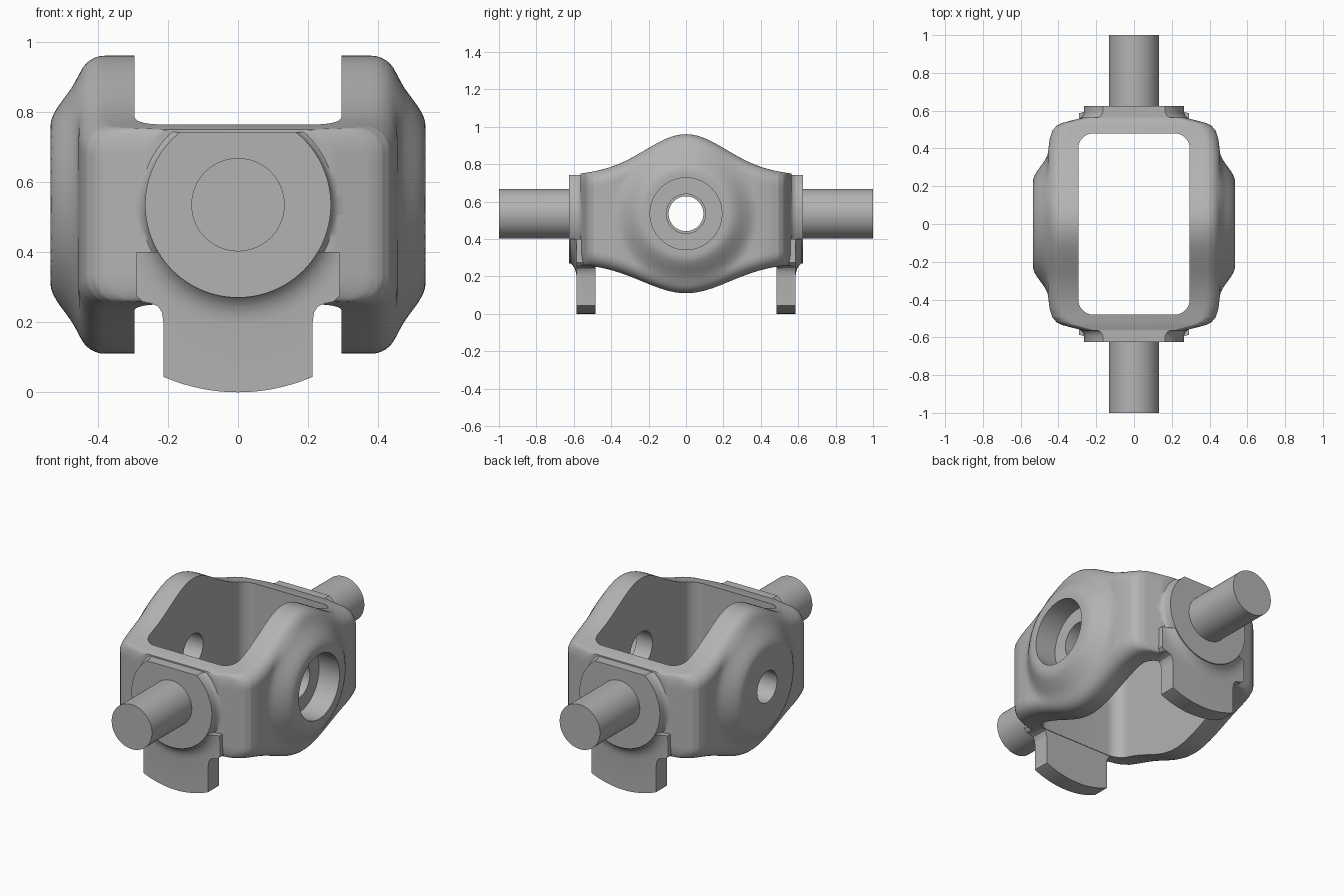
import bpy, bmesh, math
from mathutils import Vector

cube = bpy.data.objects.get("Cube")
if cube:
    bpy.data.objects.remove(cube)

ZC = 0.535  # height of both pivot axes
metal = bpy.data.materials.new("plain grey metal")
metal.use_nodes = True
metal.diffuse_color = (0.45, 0.45, 0.45, 1)
metal.node_tree.nodes["Principled BSDF"].inputs["Base Color"].default_value = (0.45, 0.45, 0.45, 1)


def finish(bm, name):
    bmesh.ops.recalc_face_normals(bm, faces=bm.faces)
    mesh = bpy.data.meshes.new(name)
    bm.to_mesh(mesh)
    bm.free()
    mesh.materials.append(metal)
    ob = bpy.data.objects.new(name, mesh)
    bpy.context.collection.objects.link(ob)
    return ob


def loft(rings, name):
    """Skin closed rings of equal size and cap both ends."""
    bm = bmesh.new()
    rows = [[bm.verts.new(p) for p in ring] for ring in rings]
    for a, b in zip(rows, rows[1:]):
        for i in range(len(a)):
            j = (i + 1) % len(a)
            bm.faces.new((a[i], a[j], b[j], b[i]))
    bm.faces.new(rows[0])
    bm.faces.new(rows[-1])
    return finish(bm, name)


def turned(profile, name, axis="Y", sign=1, n=96):
    """Revolve (radius, distance) points about a pivot axis."""
    rings = []
    for r, d in profile:
        ring = []
        for i in range(n):
            a = math.tau * i / n
            u, v = r * math.cos(a), ZC + r * math.sin(a)
            ring.append((u, sign * d, v) if axis == "Y" else (sign * d, u, v))
        rings.append(ring)
    return loft(rings, name)


def block(lo, hi, name, round_upright=0):
    bm = bmesh.new()
    bmesh.ops.create_cube(bm, size=1)
    lo, hi = Vector(lo), Vector(hi)
    for v in bm.verts:
        v.co = Vector([(lo[k] + hi[k]) / 2 + v.co[k] * (hi[k] - lo[k]) for k in range(3)])
    if round_upright:
        edges = [e for e in bm.edges if abs(e.verts[0].co.z - e.verts[1].co.z) > 0.1]
        bmesh.ops.bevel(bm, geom=edges, offset=round_upright, segments=10,
                        profile=0.5, affect="EDGES")
    return finish(bm, name)


def combine(target, tool, operation):
    mod = target.modifiers.new("cut", "BOOLEAN")
    mod.operation, mod.object, mod.solver = operation, tool, "EXACT"
    bpy.context.view_layer.objects.active = target
    bpy.ops.object.modifier_apply(modifier=mod.name)
    bpy.data.objects.remove(tool)


def smooth(t):
    t = min(1, max(0, t))
    return t * t * (3 - 2 * t)


# Plan half width along y
PLAN = [(0, 0.455), (0.38, 0.455), (0.45, 0.447), (0.495, 0.432),
        (0.52, 0.41), (0.535, 0.38), (0.565, 0.265)]


def half_width(y):
    for (y0, w0), (y1, w1) in zip(PLAN, PLAN[1:]):
        if y <= y1:
            return w0 + (w1 - w0) * (y - y0) / (y1 - y0)
    return PLAN[-1][1]


def section(y):
    """Rounded rectangle across the yoke, swollen near the side bosses."""
    w = half_width(abs(y))
    bell = math.exp(-(y / 0.3) ** 2)
    top = 0.76 - 0.05 * y * y + 0.2 * bell
    low = 0.27 - 0.16 * math.exp(-(y / 0.33) ** 2)
    r, arc, side = 0.075, 8, 44
    half = []
    for i in range(arc):
        a = -math.pi / 2 + i / arc * math.pi / 2
        half.append((w - r + r * math.cos(a), low + r + r * math.sin(a), math.cos(a)))
    for i in range(side + 1):
        half.append((w, low + r + (top - low - 2 * r) * i / side, 1))
    for i in range(1, arc + 1):
        a = i / arc * math.pi / 2
        half.append((w - r + r * math.cos(a), top - r + r * math.sin(a), math.cos(a)))
    pts = []
    for x, z, k in half:
        swell = 1 - smooth((math.hypot(y, z - ZC) - 0.225) / 0.16)
        pts.append((x + 0.08 * swell * k, y, z))
    return pts + [(-x, y, z) for x, y, z in reversed(pts)]


# Yoke body
stations = [i * 0.02 for i in range(24)] + [0.47 + i * 0.005 for i in range(20)]
stations = [-y for y in reversed(stations[1:])] + stations
yoke = loft([section(y) for y in stations], "yoke_body")

# Round end pads, trimmed flat on top
for s in (-1, 1):
    pad = turned([(0.26, 0.5), (0.31, 0.535), (0.29, 0.556), (0.272, 0.572), (0.265, 0.59),
                  (0.265, 0.625)], "end_pad", sign=s)
    ys = sorted((s * 0.5, s * 0.7))
    combine(pad, block((-0.5, ys[0], 0.742), (0.5, ys[1], 1.2), "trim"), "DIFFERENCE")
    combine(yoke, pad, "UNION")

# Central opening
combine(yoke, block((-0.295, -0.48, -0.3), (0.295, 0.48, 1.3), "opening", 0.08), "DIFFERENCE")

# Stop tabs below each pad, with filleted roots and curved lower ends
ROOT = [(0.213, -0.1), (0.213, 0.2), (0.217, 0.228), (0.228, 0.245), (0.25, 0.254),
        (0.272, 0.258), (0.29, 0.275), (0.29, 0.4)]
for s in (-1, 1):
    outline = ROOT + [(-x, z) for x, z in reversed(ROOT)]
    tab = loft([[(x, s * y, z) for x, z in outline] for y in (0.484, 0.66)], "stop_tab")
    shape = turned([(0.535, 0.47), (0.535, 0.585), (0.34, 0.585), (0.315, 0.588), (0.293, 0.595),
                    (0.275, 0.607), (0.262, 0.622)], "tab_shape", sign=s, n=128)
    combine(tab, shape, "INTERSECT")
    combine(yoke, tab, "UNION")

# Side pivot holes, counterbored on the left
combine(yoke, turned([(0.105, 0.2), (0.105, 0.7)], "left_hole", "X"), "DIFFERENCE")
combine(yoke, turned([(0.192, 0.40), (0.192, 0.7)], "left_counterbore", "X"), "DIFFERENCE")
combine(yoke, turned([(0.093, 0.2), (0.093, 0.7)], "right_hole", "X", -1), "DIFFERENCE")

# Shafts
shafts = [turned([(0.133, 0.6), (0.133, 1.0)], name, sign=s)
          for name, s in (("front_shaft", -1), ("back_shaft", 1))]

bpy.ops.object.select_all(action="DESELECT")
for ob in [yoke] + shafts:
    ob.select_set(True)
bpy.context.view_layer.objects.active = yoke
bpy.ops.object.shade_smooth_by_angle(angle=math.radians(32))
